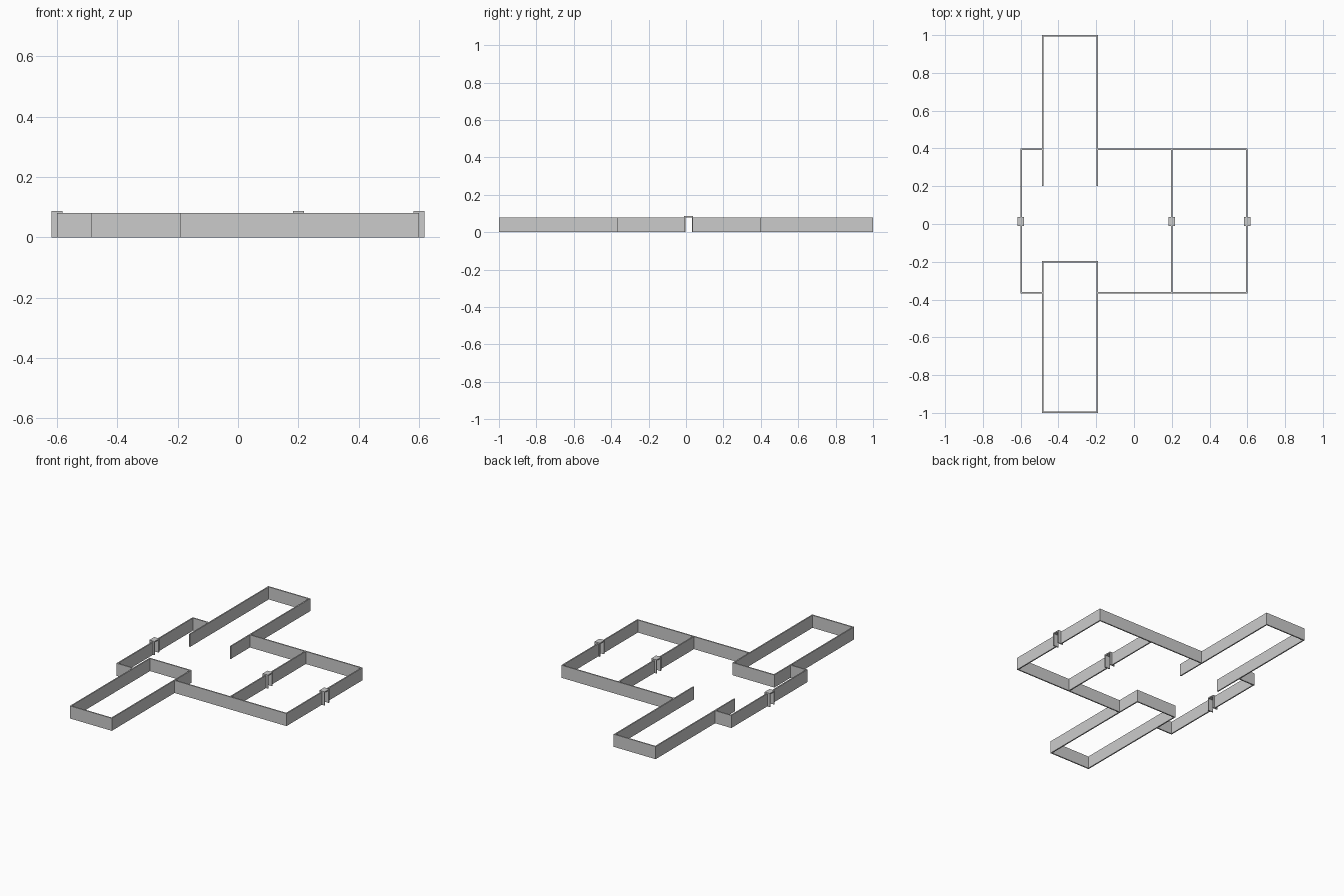
import bpy, bmesh
from mathutils import Matrix, Vector

if "Cube" in bpy.data.objects:
    bpy.data.objects.remove(bpy.data.objects["Cube"])

H = 0.08        # wall height
T = 0.008       # wall thickness


def boxes(name, items):
    """One object made of boxes (x0, x1, y0, y1, z0, z1)."""
    bm = bmesh.new()
    for x0, x1, y0, y1, z0, z1 in items:
        m = Matrix.Translation(((x0 + x1) / 2, (y0 + y1) / 2, (z0 + z1) / 2))
        m = m @ Matrix.Diagonal(Vector((x1 - x0, y1 - y0, z1 - z0, 1)))
        bmesh.ops.create_cube(bm, size=1, matrix=m)
    me = bpy.data.meshes.new(name)
    bm.to_mesh(me)
    bm.free()
    ob = bpy.data.objects.new(name, me)
    bpy.context.collection.objects.link(ob)
    return ob


def along_x(x0, x1, y):
    return (x0, x1, y - T / 2, y + T / 2, 0, H)


def along_y(x, y0, y1, t=T):
    return (x - t / 2, x + t / 2, y0, y1, 0, H)


E = T / 2
L, R = 0.6 - E, 0.4 - E            # half width and back line of the main room
FRONT = -0.364                     # front line of the main room
CL, CR = -0.482, -0.194            # side lines of the corridors
D0, D1 = -0.004, 0.031             # doorway opening

# Main room walls, interrupted by the corridors
for name, y in (("back_wall", R), ("front_wall", FRONT)):
    boxes(name, [along_x(-0.6, CL - E, y), along_x(CR + E, 0.6, y)])

# Walls with doorways, each with a protruding door frame
for name, x in (("left", -L), ("partition", 0.2), ("right", L)):
    boxes(name + "_wall", [along_y(x, FRONT + E, D0, T), along_y(x, D1, R - E, T)])
    xc = x if name == "partition" else (0.6 if x > 0 else -0.6)
    a, b = xc - 0.018, xc + 0.018
    boxes(name + "_door_frame", [
        (a, b, D0 - 0.007, D0, 0, H),
        (a, b, D1, D1 + 0.007, 0, H),
        (a, b, D0 - 0.007, D1 + 0.007, H, H + 0.007)])

# Back corridor, open towards the room
boxes("back_corridor", [
    along_y(CL, 0.2, 1 - T), along_y(CR, 0.2, 1 - T),
    along_x(CL - E, CR + E, 1 - E)])

# Front corridor, closed at both ends
boxes("front_corridor", [
    along_y(CL, -1 + T, -0.2 - E), along_y(CR, -1 + T, -0.2 - E),
    along_x(CL - E, CR + E, -1 + E), along_x(CL - E, CR + E, -0.2)])
